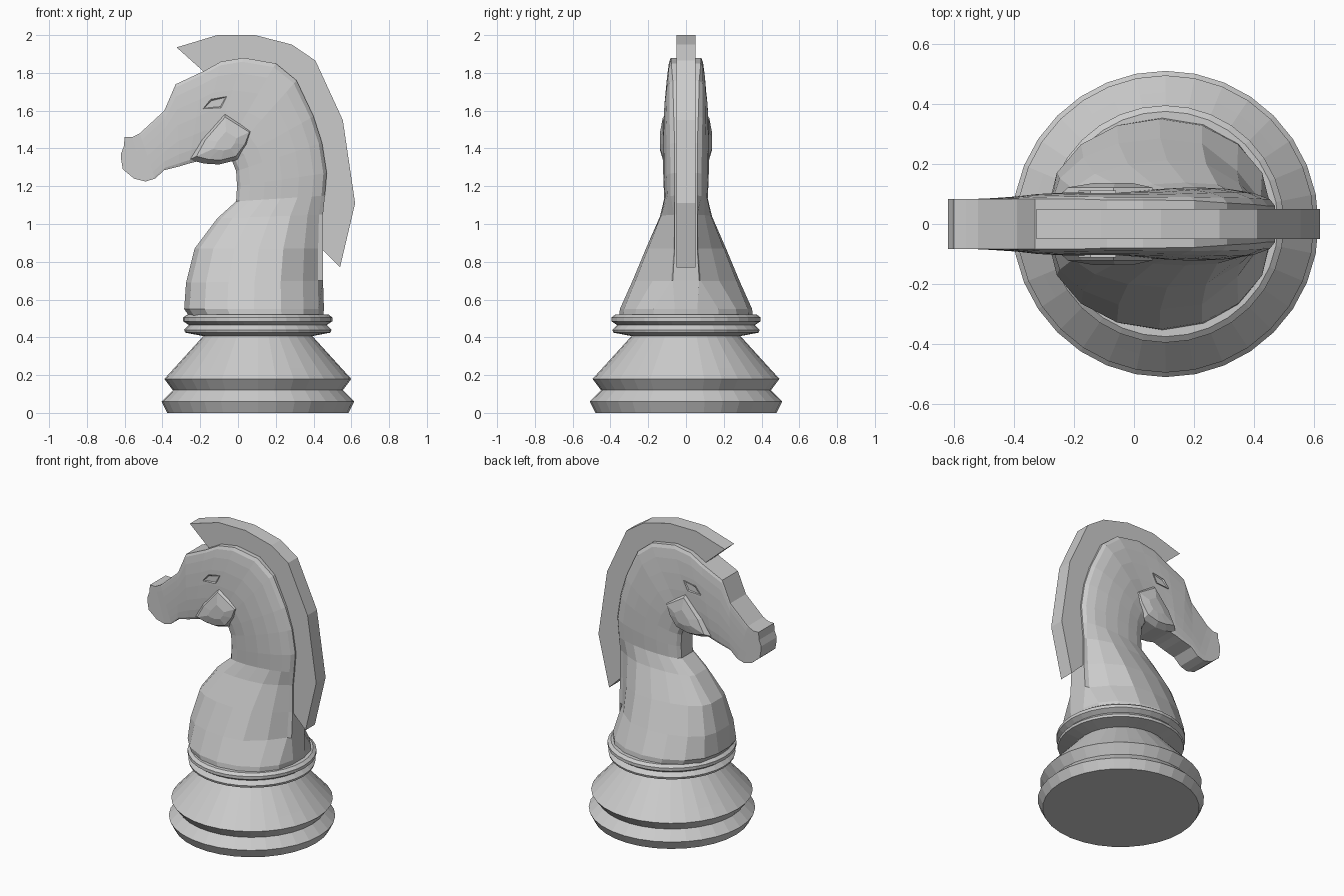
import bpy, bmesh, math

CX = 0.105  # axis of the round base


def finish(bm, name):
    bmesh.ops.recalc_face_normals(bm, faces=bm.faces)
    me = bpy.data.meshes.new(name)
    bm.to_mesh(me)
    bm.free()
    ob = bpy.data.objects.new(name, me)
    bpy.context.collection.objects.link(ob)
    return ob


def skin(bm, rings):
    """Bridge equal-length rings and cap both ends."""
    vs = [[bm.verts.new(p) for p in r] for r in rings]
    n = len(vs[0])
    for a, b in zip(vs, vs[1:]):
        for i in range(n):
            j = (i + 1) % n
            bm.faces.new((a[i], a[j], b[j], b[i]))
    bm.faces.new(vs[0][::-1])
    bm.faces.new(vs[-1])


def lathe(name, profile, sides=32):
    bm = bmesh.new()
    ang = [2 * math.pi * i / sides for i in range(sides)]
    skin(bm, [[(CX + r * math.cos(a), r * math.sin(a), z) for a in ang] for r, z in profile])
    return finish(bm, name)


def slab(name, outline, y0, y1):
    """Side outline (x, z) extruded along y."""
    bm = bmesh.new()
    skin(bm, [[(x, y, z) for x, z in outline] for y in (y0, y1)])
    return finish(bm, name)


# Turned base and double-ring collar
lathe("base", [(0.48, 0), (0.51, 0.06), (0.45, 0.12), (0.495, 0.18),
               (0.44, 0.24), (0.29, 0.405), (0.27, 0.43)])
lathe("collar", [(0.28, 0.405), (0.385, 0.425), (0.39, 0.44), (0.365, 0.465),
                 (0.395, 0.485), (0.395, 0.505), (0.375, 0.52), (0.34, 0.52)])

# Sections: back x, z, front x, z, edge half-width, middle half-width
torso = [
    (0.45, 0.50, -0.25, 0.50, 0.06, 0.355),
    (0.455, 0.55, -0.285, 0.55, 0.06, 0.35),
    (0.45, 0.70, -0.275, 0.69, 0.07, 0.285),
    (0.45, 0.87, -0.23, 0.87, 0.06, 0.212),
    (0.45, 1.05, -0.11, 1.03, 0.06, 0.138),
    (0.46, 1.15, -0.01, 1.12, 0.06, 0.115),
    (0.47, 1.27, -0.005, 1.20, 0.06, 0.12),
    (0.445, 1.43, -0.01, 1.28, 0.06, 0.122),
    (0.40, 1.57, -0.03, 1.33, 0.065, 0.122),
]
head = [
    (0.31, 1.76, -0.06, 1.345, 0.07, 0.118),
    (0.20, 1.85, -0.10, 1.335, 0.078, 0.11),
    (0.03, 1.88, -0.16, 1.325, 0.08, 0.105),
    (-0.09, 1.86, -0.22, 1.33, 0.08, 0.105),
    (-0.18, 1.81, -0.26, 1.32, 0.083, 0.105),
    (-0.33, 1.74, -0.31, 1.305, 0.083, 0.10),
    (-0.39, 1.60, -0.39, 1.285, 0.083, 0.092),
    (-0.52, 1.48, -0.44, 1.24, 0.083, 0.085),
    (-0.56, 1.46, -0.49, 1.225, 0.083, 0.083),
    (-0.60, 1.46, -0.55, 1.24, 0.083, 0.083),
    (-0.605, 1.41, -0.61, 1.29, 0.083, 0.083),
    (-0.62, 1.37, -0.62, 1.35, 0.083, 0.083),
]


def section(px, pz, qx, qz, edge, mid):
    half = []
    pinched = 0.65 < pz < 1.1  # hollow behind the shoulder
    for i in range(9):
        a = math.pi * i / 8
        t, s = (1 - math.cos(a)) / 2, math.sin(a)
        if pinched and i in (1, 2):
            s *= 0.1 if i == 1 else 0.7
        half.append((px + (qx - px) * t, edge + (mid - edge) * s, pz + (qz - pz) * t))
    return half + [(x, -y, z) for x, y, z in reversed(half)]


# Body, neck and head in one continuous skin
bm = bmesh.new()
skin(bm, [section(*s) for s in torso + head])
finish(bm, "neck_and_head")

# Mane plate
slab("mane", [(-0.325, 1.935), (-0.11, 2.0), (0.09, 2.0), (0.285, 1.95), (0.41, 1.865),
              (0.555, 1.55), (0.62, 1.11), (0.54, 0.77), (0.44, 0.87), (0.43, 1.1),
              (0.43, 1.27), (0.37, 1.5), (0.27, 1.7), (0.17, 1.79), (0.03, 1.82),
              (-0.08, 1.80), (-0.18, 1.805)], -0.05, 0.05)

# Cheeks: faceted discs bulging from the head
outline = [(-0.26, 1.34), (-0.18, 1.32), (-0.1, 1.315), (0.0, 1.34), (0.06, 1.42),
           (0.09, 1.5), (-0.07, 1.6), (-0.2, 1.45)]
c = (-0.06, 1.43)
for side, label in ((1, "left"), (-1, "right")):
    bm = bmesh.new()
    rings = []
    for k, y in ((1.0, 0.0), (1.0, 0.085), (0.8, 0.122), (0.35, 0.137)):
        rings.append([(c[0] + (x - c[0]) * k, side * y, c[1] + (z - c[1]) * k) for x, z in outline])
    skin(bm, rings)
    finish(bm, "cheek_" + label)

    # Eye: slanted frame with a sunken centre
    eye = slab("eye_" + label, [(-0.185, 1.61), (-0.145, 1.66), (-0.06, 1.675), (-0.09, 1.615)],
               side * 0.08, side * 0.111)
    bm = bmesh.new()
    bm.from_mesh(eye.data)
    front = max(bm.faces, key=lambda f: f.calc_center_median().y * side)
    bmesh.ops.inset_region(bm, faces=[front], thickness=0.009, depth=-0.008)
    bm.to_mesh(eye.data)
    bm.free()
